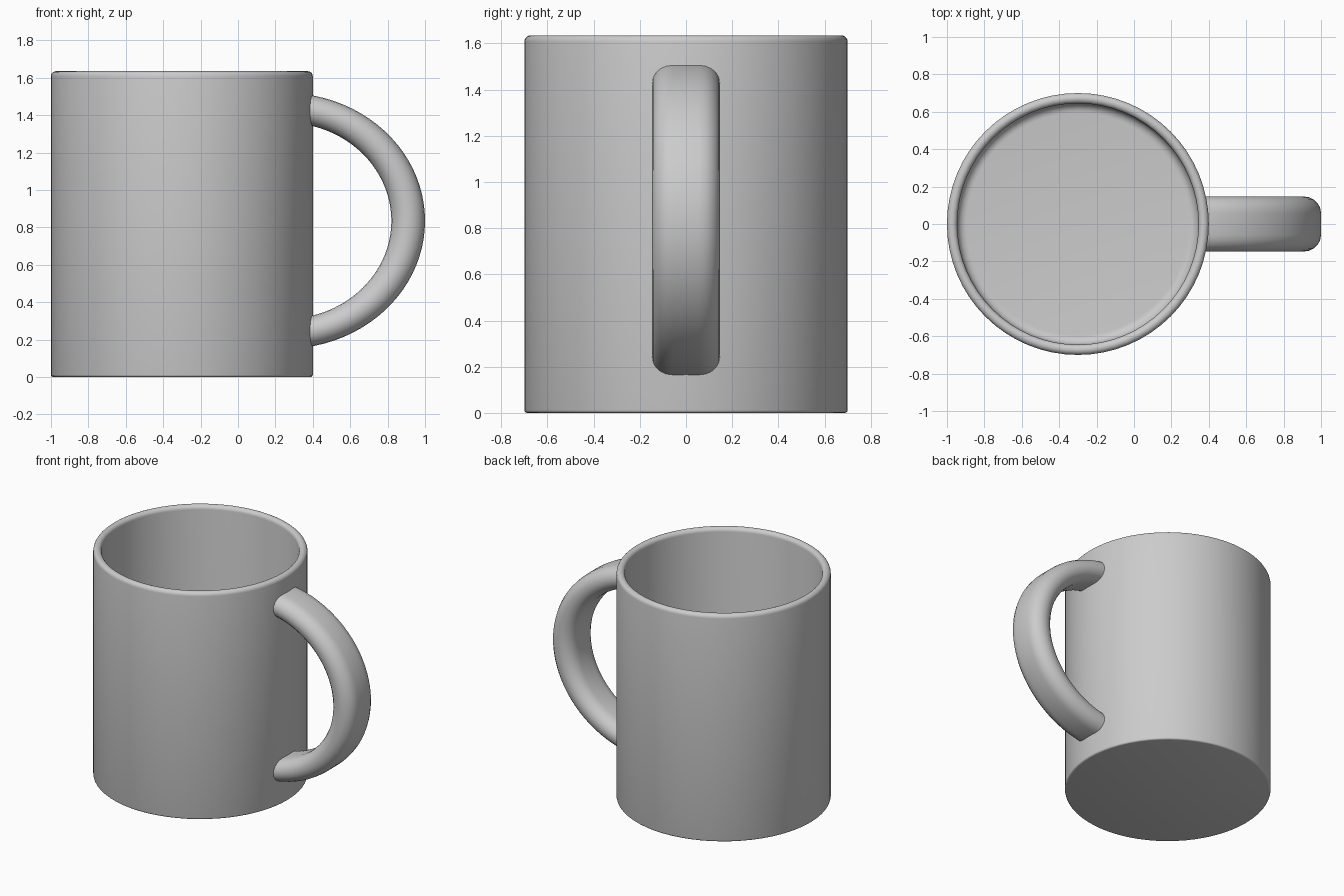
import bpy
import bmesh
from math import cos, sin, pi, acos, radians

default = bpy.data.objects.get("Cube")
if default:
    bpy.data.objects.remove(default, do_unlink=True)

grey = bpy.data.materials.new("grey_ceramic")
grey.use_nodes = True
colour = (0.6, 0.6, 0.6, 1.0)
grey.diffuse_color = colour
grey.node_tree.nodes["Principled BSDF"].inputs["Base Color"].default_value = colour

CUP_X = -0.3
RADIUS, INNER, HEIGHT, FLOOR = 0.70, 0.645, 1.635, 0.06


def finish(name, bm):
    """Turn the bmesh into a smooth shaded object."""
    bmesh.ops.remove_doubles(bm, verts=bm.verts, dist=1e-5)
    bmesh.ops.recalc_face_normals(bm, faces=bm.faces)
    mesh = bpy.data.meshes.new(name)
    bm.to_mesh(mesh)
    bm.free()
    mesh.materials.append(grey)
    obj = bpy.data.objects.new(name, mesh)
    bpy.context.collection.objects.link(obj)
    bpy.ops.object.select_all(action="DESELECT")
    obj.select_set(True)
    bpy.context.view_layer.objects.active = obj
    bpy.ops.object.shade_smooth_by_angle(angle=radians(35))
    return obj


def arc(cx, cz, r, start, end, steps):
    """Points on a circular arc, angles in degrees."""
    angles = [radians(start + (end - start) * i / steps) for i in range(steps + 1)]
    return [(cx + r * cos(a), cz + r * sin(a)) for a in angles]


# Cup: one wall profile, from the base centre round the rim to the inner floor
lip = (RADIUS - INNER) / 2
fillet = 0.05
profile = [(0, 0)]
profile += arc(RADIUS - 0.012, 0.012, 0.012, -90, 0, 3)
profile += arc(RADIUS - lip, HEIGHT - lip, lip, 0, 180, 10)
profile += arc(INNER - fillet, FLOOR + fillet, fillet, 0, -90, 6)
profile += [(0, FLOOR)]

bm = bmesh.new()
verts = [bm.verts.new((r, 0, z)) for r, z in profile]
edges = [bm.edges.new(pair) for pair in zip(verts, verts[1:])]
bmesh.ops.spin(bm, geom=verts + edges, cent=(0, 0, 0), axis=(0, 0, 1),
               angle=2 * pi, steps=64, use_duplicate=False)
cup = finish("cup", bm)
cup.location.x = CUP_X

# Handle: pill-shaped section swept along a half ellipse, ending inside the wall
CENTRE_X, CENTRE_Z, END_X = 0.25, 0.835, 0.365
section = arc(0.057, 0, 0.09, -90, 90, 10) + arc(-0.057, 0, 0.09, 90, 270, 10)
STEPS = 40

bm = bmesh.new()
rings = []
for i in range(STEPS + 1):
    ring = []
    for y, offset in section:
        rx = 0.66 + offset
        rz = 0.6045 + offset * 0.883
        a = acos((END_X - CENTRE_X) / rx) * (2 * i / STEPS - 1)
        ring.append(bm.verts.new((CENTRE_X + rx * cos(a), y, CENTRE_Z + rz * sin(a))))
    rings.append(ring)
count = len(section)
for low, high in zip(rings, rings[1:]):
    for j in range(count):
        k = (j + 1) % count
        bm.faces.new((low[j], low[k], high[k], high[j]))
bm.faces.new(rings[0])
bm.faces.new(rings[-1])
finish("handle", bm)
